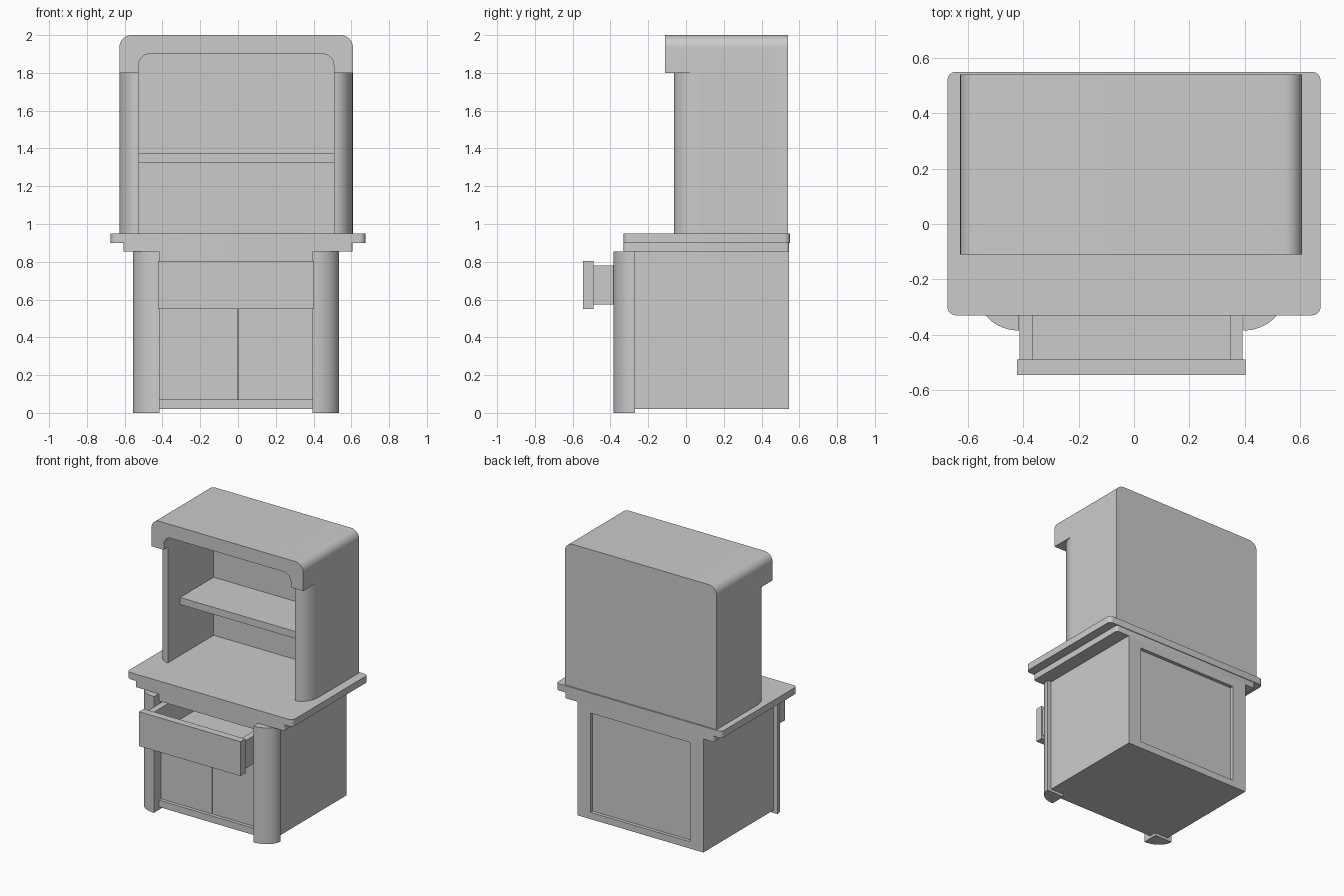
import bpy, bmesh, math

if "Cube" in bpy.data.objects:
    bpy.data.objects.remove(bpy.data.objects["Cube"])

CX = -0.01  # centre line of the carcass


def prism(name, pts, a, b, plane="XY"):
    """Extrude a closed profile from a to b along the axis normal to plane."""
    bm = bmesh.new()
    place = (lambda u, v, w: (u, v, w)) if plane == "XY" else (lambda u, v, w: (u, w, v))
    lo = [bm.verts.new(place(u, v, a)) for u, v in pts]
    hi = [bm.verts.new(place(u, v, b)) for u, v in pts]
    bm.faces.new(lo)
    bm.faces.new(hi[::-1])
    n = len(pts)
    for i in range(n):
        j = (i + 1) % n
        bm.faces.new((lo[i], hi[i], hi[j], lo[j]))
    bmesh.ops.recalc_face_normals(bm, faces=bm.faces)
    me = bpy.data.meshes.new(name)
    bm.to_mesh(me)
    bm.free()
    ob = bpy.data.objects.new(name, me)
    bpy.context.collection.objects.link(ob)
    bpy.ops.object.select_all(action="DESELECT")
    ob.select_set(True)
    bpy.context.view_layer.objects.active = ob
    bpy.ops.object.shade_smooth_by_angle(angle=math.radians(30))
    return ob


def box(name, x0, x1, y0, y1, z0, z1):
    return prism(name, [(x0, y0), (x1, y0), (x1, y1), (x0, y1)], z0, z1)


def arc(cx, cy, rx, ry, a0, a1, n=10):
    return [(cx + rx * math.cos(math.radians(a0 + (a1 - a0) * i / n)),
             cy + ry * math.sin(math.radians(a0 + (a1 - a0) * i / n))) for i in range(n + 1)]


def slab(name, hx, y0, y1, z0, z1, r):
    """Board with rounded vertical corners."""
    pts = (arc(hx - r, y1 - r, r, r, 0, 90, 6) + arc(-hx + r, y1 - r, r, r, 90, 180, 6)
           + arc(-hx + r, y0 + r, r, r, 180, 270, 6) + arc(hx - r, y0 + r, r, r, 270, 360, 6))
    return prism(name, pts, z0, z1)


def arch(hw, z0, z1, r):
    """Round-cornered arch outline, bottom right to bottom left."""
    return ([(CX + hw, z0)] + arc(CX + hw - r, z1 - r, r, r, 0, 90)
            + arc(CX - hw + r, z1 - r, r, r, 90, 180) + [(CX - hw, z0)])


# Mirrored parts: quarter-round pilasters, side panels, doors, drawer sides
for s, side in ((-1, "left"), (1, "right")):
    def pilaster(name, inner, outer, front, back, z0, z1):
        curve = arc(0, back, outer - inner, back - front, 0, -90, 14)
        pts = [(CX + s * (inner + u), v) for u, v in curve] + [(CX + s * inner, back)]
        prism(name, pts, z0, z1)

    def side_box(name, a, b, y0, y1, z0, z1):
        x0, x1 = sorted((CX + s * a, CX + s * b))
        box(name, x0, x1, y0, y1, z0, z1)

    pilaster(f"lower_pilaster_{side}", 0.405, 0.546, -0.385, -0.27, 0, 0.855)
    pilaster(f"upper_pilaster_{side}", 0.517, 0.618, -0.063, 0.075, 0.95, 1.8)
    side_box(f"base_side_{side}", 0.405, 0.513, -0.27, 0.545, 0.02, 0.855)
    side_box(f"hutch_side_{side}", 0.517, 0.618, 0.075, 0.47, 0.95, 1.8)
    side_box(f"drawer_side_{side}", 0.357, 0.403, -0.49, 0.2, 0.575, 0.78)
    side_box(f"back_stile_{side}", 0.45, 0.405, 0.52, 0.545, 0.02, 0.02 + 0.05)
    x0, x1 = sorted((0.002 * s, CX + s * 0.405))
    box(f"door_{side}", x0, x1, -0.3, -0.27, 0.07, 0.55)

L, R = CX - 0.405, CX + 0.405

# Lower cabinet bottom, rails and recessed back
box("base_bottom", L, R, -0.325, 0.545, 0.02, 0.07)
box("middle_rail", L, R, -0.3, 0.52, 0.55, 0.57)
box("top_rail", L, R, -0.325, -0.27, 0.8, 0.855)
box("base_back", L, R, 0.49, 0.52, 0.07, 0.8)
box("back_top_rail", L, R, 0.49, 0.545, 0.8, 0.855)

# Open drawer
box("drawer_front", CX - 0.413, CX + 0.413, -0.545, -0.49, 0.55, 0.803)
box("drawer_floor", CX - 0.357, CX + 0.357, -0.49, 0.2, 0.575, 0.61)
box("drawer_back", CX - 0.403, CX + 0.403, 0.2, 0.24, 0.575, 0.78)

# Worktop with moulding beneath
slab("worktop_moulding", 0.607, -0.33, 0.545, 0.855, 0.9, 0.015)
slab("worktop", 0.674, -0.33, 0.55, 0.9, 0.95, 0.03)

# Hutch: overhanging arched hood, back panel and shelf
prism("hood", arch(0.618, 1.8, 2.0, 0.065) + arch(0.517, 1.8, 1.9, 0.06)[::-1], -0.11, 0.47, "XZ")
prism("hutch_back", arch(0.618, 0.95, 2.0, 0.065), 0.47, 0.54, "XZ")
box("shelf", CX - 0.517, CX + 0.517, 0.08, 0.47, 1.325, 1.377)
